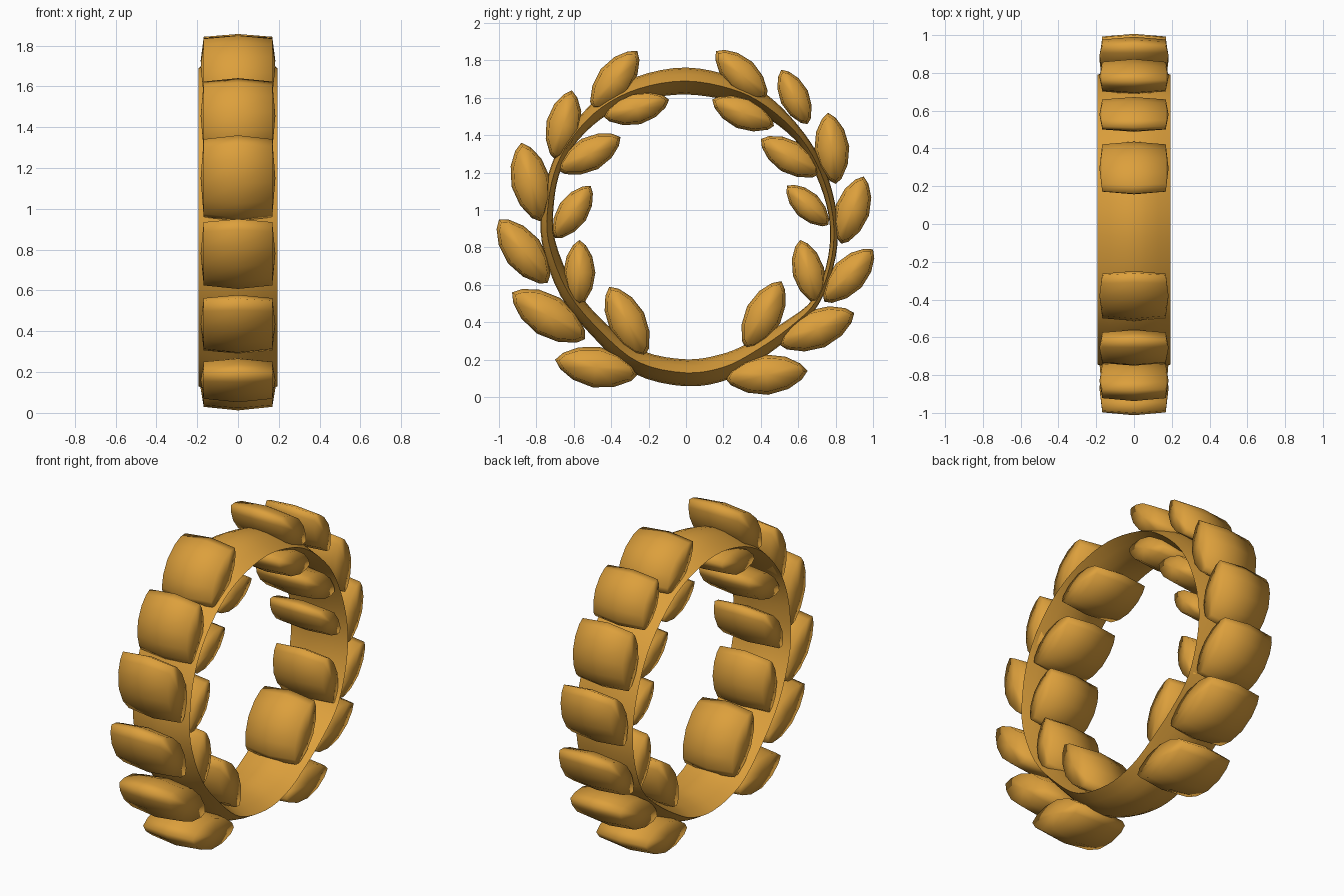
import bpy, bmesh, math
from mathutils import Vector

if "Cube" in bpy.data.objects:
    bpy.data.objects.remove(bpy.data.objects["Cube"])

gold = bpy.data.materials.new("warm gold")
gold.diffuse_color = (0.72, 0.35, 0.045, 1)
gold.use_nodes = True
gold.node_tree.nodes["Principled BSDF"].inputs["Base Color"].default_value = gold.diffuse_color


def make_object(name, bm, angle):
    bmesh.ops.recalc_face_normals(bm, faces=bm.faces)
    mesh = bpy.data.meshes.new(name)
    bm.to_mesh(mesh)
    bm.free()
    ob = bpy.data.objects.new(name, mesh)
    bpy.context.collection.objects.link(ob)
    mesh.materials.append(gold)
    bpy.ops.object.select_all(action='DESELECT')
    ob.select_set(True)
    bpy.context.view_layer.objects.active = ob
    bpy.ops.object.shade_smooth_by_angle(angle=math.radians(angle))
    return ob


# Stem: closed path of (y, z, half thickness), swept with a lens section
PATH = [Vector(p) for p in [
    (0, .13, .072), (-.25, .185, .065), (-.45, .345, .05), (-.63, .56, .045),
    (-.735, .83, .036), (-.735, 1.05, .03), (-.69, 1.24, .028), (-.60, 1.40, .035),
    (-.45, 1.55, .05), (-.25, 1.65, .064), (0, 1.69, .072), (.25, 1.645, .064),
    (.43, 1.555, .05), (.61, 1.39, .03), (.72, 1.2, .028), (.785, .97, .022),
    (.78, .75, .02), (.70, .52, .02), (.55, .37, .04), (.36, .24, .055), (.2, .16, .07)]]


def smooth_loop(pts, steps):
    out, n = [], len(pts)
    for i in range(n):
        a, b, c, d = (pts[(i + k - 1) % n] for k in range(4))
        for s in range(steps):
            t = s / steps
            out.append(0.5 * (2 * b + (c - a) * t + (2 * a - 5 * b + 4 * c - d) * t * t
                              + (3 * b - a - 3 * c + d) * t ** 3))
    return out


def stem():
    bm = bmesh.new()
    loop = smooth_loop(PATH, 4)
    n = len(loop)
    half = [-1 + k / 3 for k in range(7)]
    section = [(s, 1) for s in half] + [(s, -1) for s in half[-2:0:-1]]
    rings = []
    for i, p in enumerate(loop):
        d = loop[(i + 1) % n] - loop[i - 1]
        nrm = Vector((-d.y, d.x)).normalized()
        ring = []
        for s, side in section:
            r = p.z * math.cos(s * math.pi / 2) * side
            ring.append(bm.verts.new((.193 * s, p.x + nrm.x * r, p.y + nrm.y * r)))
        rings.append(ring)
    m = len(section)
    for i in range(n):
        a, b = rings[i], rings[(i + 1) % n]
        for k in range(m):
            bm.faces.new((a[k], a[(k + 1) % m], b[(k + 1) % m], b[k]))
    make_object("stem_ring", bm, 60)


# Leaf: pointed outline in the y-z plane, thick in x, bulging in the middle
HALF = [(0, 0), (.06, .36), (.25, .8), (.5, 1), (.75, .8), (.92, .4), (1, 0)]
OUTLINE = HALF + [(t, -w) for t, w in HALF[-2:0:-1]]


def leaf(name, base, tip, ratio=.49):
    bm = bmesh.new()
    base, tip = Vector(base), Vector(tip)
    axis = tip - base
    side = Vector((-axis.y, axis.x)) * ratio / 2
    mid = (base + tip) / 2
    rings = []
    for x, sl, sw in [(-.168, .91, .84), (0, 1, 1), (.168, .91, .84)]:
        ring = []
        for t, w in OUTLINE:
            p = mid + axis * (t - .5) * sl + side * w * sw
            ring.append(bm.verts.new((x, p.x, p.y)))
        rings.append(ring)
    n = len(OUTLINE)
    for a, b in zip(rings, rings[1:]):
        for k in range(n):
            bm.faces.new((a[k], a[(k + 1) % n], b[(k + 1) % n], b[k]))
    # slightly domed side caps
    for ring, x in ((rings[0], -.183), (rings[2], .183)):
        c = bm.verts.new((x, mid.x, mid.y))
        for k in range(n):
            bm.faces.new((ring[k], ring[(k + 1) % n], c))
    make_object(name, bm, 85)


LEAVES = {
    "left_outer_leaf": [((-.26, .12), (-.70, .20)), ((-.54, .31), (-.93, .56)),
                        ((-.74, .61), (-1.0, .95)), ((-.78, .94), (-.88, 1.36)),
                        ((-.70, 1.27), (-.61, 1.64)), ((-.50, 1.54), (-.26, 1.85))],
    "left_inner_leaf": [((-.22, .22), (-.41, .59)), ((-.57, .49), (-.57, .84)),
                        ((-.70, .85), (-.51, 1.13)), ((-.68, 1.21), (-.35, 1.39)),
                        ((-.44, 1.50), (-.09, 1.59))],
    "right_outer_leaf": [((.21, .10), (.65, .14)), ((.50, .28), (.90, .45)),
                         ((.74, .51), (1.0, .79)), ((.83, .82), (.95, 1.18)),
                         ((.80, 1.14), (.76, 1.52)), ((.65, 1.46), (.51, 1.75)),
                         ((.43, 1.60), (.16, 1.85))],
    "right_inner_leaf": [((.32, .26), (.51, .62)), ((.70, .50), (.61, .84)),
                         ((.76, .92), (.54, 1.13)), ((.71, 1.19), (.40, 1.38)),
                         ((.47, 1.45), (.14, 1.59))],
}

stem()
for name, group in LEAVES.items():
    for i, (base, tip) in enumerate(group):
        leaf(f"{name}_{i + 1}", base, tip)
